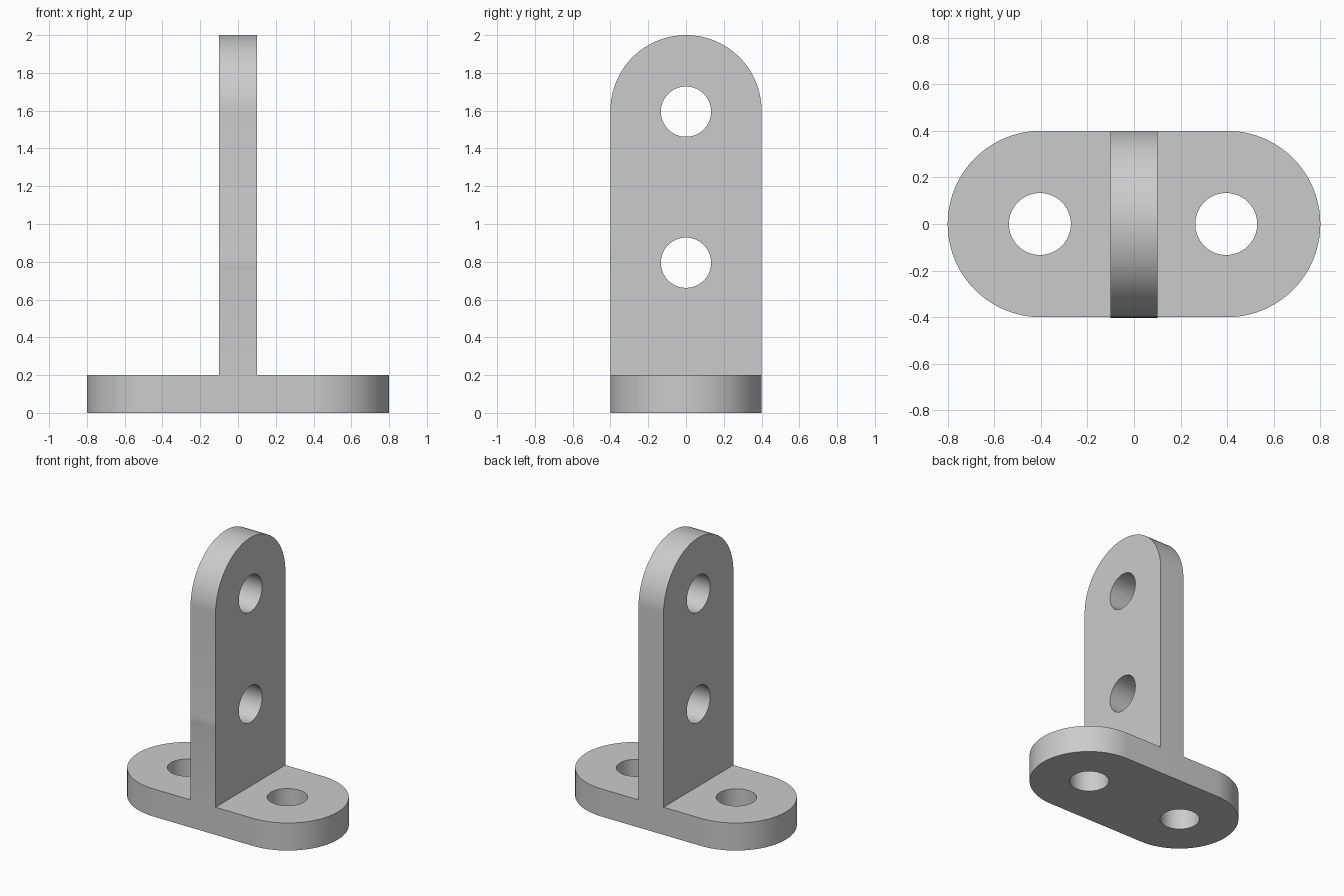
import bpy
import bmesh
from math import sin, cos, radians
from mathutils import Matrix

cube = bpy.data.objects.get("Cube")
if cube:
    bpy.data.objects.remove(cube, do_unlink=True)

R = 0.4          # half width and end radius of both plates
HOLE = 0.133     # bolt hole radius
THICK = 0.2      # plate thickness

grey = bpy.data.materials.new("plain grey")
grey.use_nodes = True
colour = (0.6, 0.6, 0.6, 1)
grey.diffuse_color = colour
grey.node_tree.nodes["Principled BSDF"].inputs["Base Color"].default_value = colour


def arc(cx, cy, r, start, end, steps):
    angles = [radians(start + (end - start) * i / steps) for i in range(steps + 1)]
    return [(cx + r * cos(a), cy + r * sin(a)) for a in angles]


def plate(name, outline, holes, matrix):
    """Extrude a flat outline with round holes, centred on its own plane."""
    curve = bpy.data.curves.new(name + "_profile", "CURVE")
    curve.dimensions = "2D"
    curve.fill_mode = "BOTH"
    curve.extrude = THICK / 2
    loops = [outline] + [arc(x, y, HOLE, 0, 360, 64)[:-1] for x, y in holes]
    for points in loops:
        spline = curve.splines.new("POLY")
        spline.points.add(len(points) - 1)
        for p, (x, y) in zip(spline.points, points):
            p.co = (x, y, 0, 1)
        spline.use_cyclic_u = True

    helper = bpy.data.objects.new(name + "_profile", curve)
    bpy.context.collection.objects.link(helper)
    mesh = bpy.data.meshes.new_from_object(helper)
    bpy.data.objects.remove(helper, do_unlink=True)
    bpy.data.curves.remove(curve)

    # Weld the caps to the walls and place the plate
    bm = bmesh.new()
    bm.from_mesh(mesh)
    bmesh.ops.remove_doubles(bm, verts=bm.verts, dist=0.0001)
    bmesh.ops.recalc_face_normals(bm, faces=bm.faces)
    bm.transform(matrix)
    for face in bm.faces:
        face.smooth = True
    bm.to_mesh(mesh)
    bm.free()
    mesh.set_sharp_from_angle(angle=radians(30))
    mesh.materials.clear()
    mesh.materials.append(grey)
    mesh.name = name
    obj = bpy.data.objects.new(name, mesh)
    bpy.context.collection.objects.link(obj)
    return obj


# Base: lying plate with two round ends and two bolt holes
base_outline = arc(R, 0, R, -90, 90, 48) + arc(-R, 0, R, 90, 270, 48)
plate("base_plate", base_outline, [(-0.404, 0), (0.396, 0)],
      Matrix.Translation((0, 0, THICK / 2)))

# Upright: standing plate with a round top and a slight bulge on its front edge
upright_outline = ([(-R, THICK), (R, THICK)]
                   + arc(0, 1.6, R, 0, 180, 64)
                   + arc(-0.003, 0.8, R, 173, 187, 8))
stand_up = Matrix.Rotation(radians(90), 4, "Z") @ Matrix.Rotation(radians(90), 4, "X")
plate("upright_plate", upright_outline, [(0, 0.795), (0, 1.595)], stand_up)
